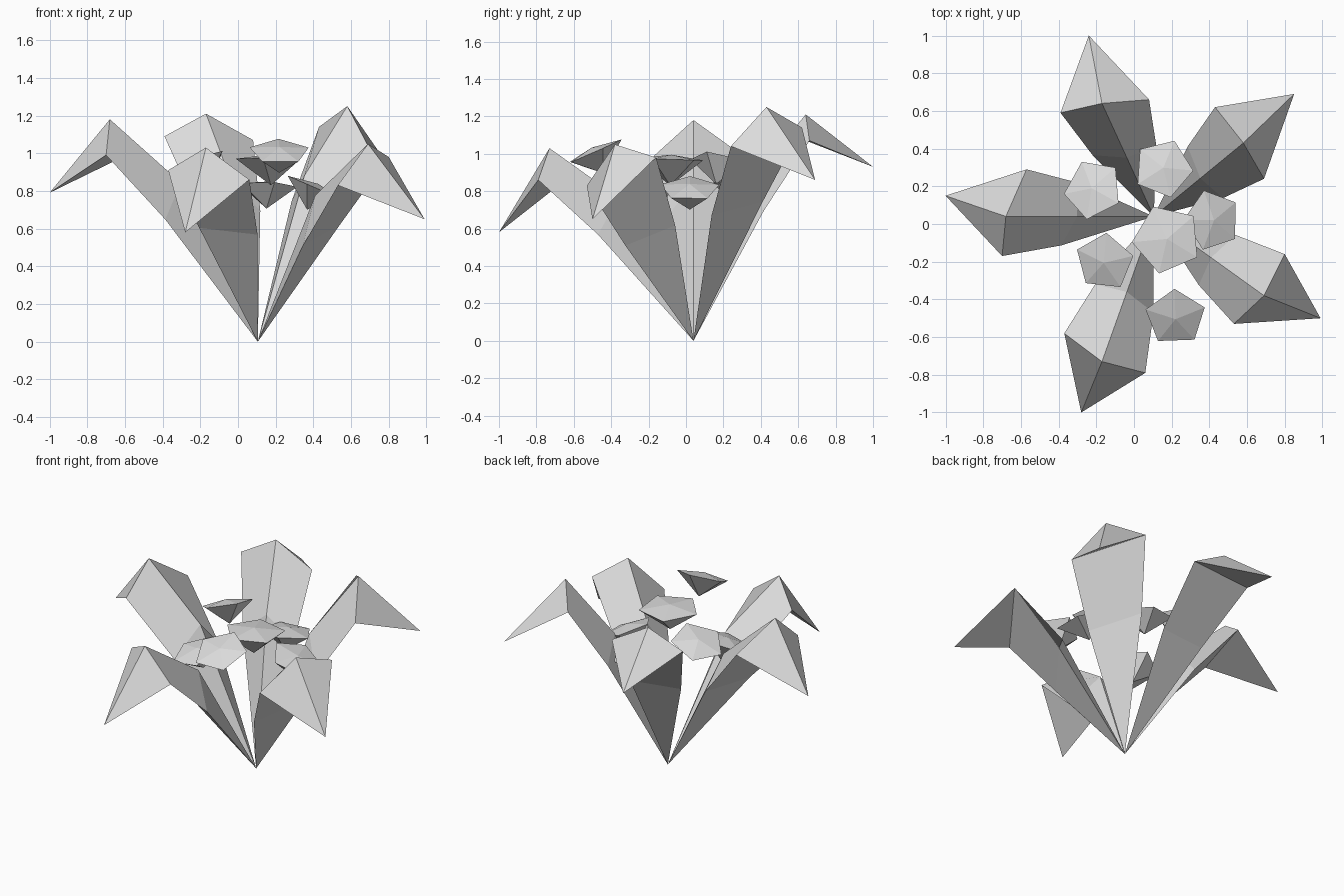
import bpy, bmesh, math
from mathutils import Vector

cube = bpy.data.objects.get("Cube")
if cube:
    bpy.data.objects.remove(cube, do_unlink=True)

GREY = (0.71, 0.71, 0.71, 1)
grey = bpy.data.materials.new("plain_grey")
grey.use_nodes = True
grey.diffuse_color = GREY
for node in grey.node_tree.nodes:
    if node.type == 'BSDF_PRINCIPLED':
        node.inputs["Base Color"].default_value = GREY


def make_object(name, points, faces):
    bm = bmesh.new()
    verts = [bm.verts.new(p) for p in points]
    for face in faces:
        bm.faces.new([verts[i] for i in face])
    bmesh.ops.recalc_face_normals(bm, faces=bm.faces)
    mesh = bpy.data.meshes.new(name)
    bm.to_mesh(mesh)
    bm.free()
    mesh.materials.append(grey)
    obj = bpy.data.objects.new(name, mesh)
    bpy.context.collection.objects.link(obj)


BASE = Vector((0.105, 0.04, 0))


def petal(name, tip, side_a, ridge, side_b, lift=0.055):
    """Roof-shaped petal: base point, bent middle section, shoulders, tip."""
    tip, a, r, b = map(Vector, (tip, side_a, ridge, side_b))
    mid_a, mid_b = BASE.lerp(a, 0.6), BASE.lerp(b, 0.6)
    widen = (mid_a - mid_b) * 0.1
    up = Vector((0, 0, lift))
    mid_a, mid_b = mid_a + widen + up, mid_b - widen + up
    mid_r = BASE.lerp(r, 0.52) + Vector((0, 0, 0.23))
    points = [BASE, mid_a, mid_r, mid_b, a, r, b, tip]
    faces = [(0, 1, 2), (0, 2, 3), (0, 3, 1)]
    for i, j in ((1, 2), (2, 3), (3, 1)):
        faces += [(i, j, j + 3, i + 3), (i + 3, j + 3, 7)]
    make_object(name, points, faces)


def bud(name, centre, radius, phase, slope):
    """Five-sided cup with a low peaked top, leaning along slope."""
    normal = Vector((slope[0], slope[1], 1)).normalized()
    turn = Vector((0, 0, 1)).rotation_difference(normal)
    c = Vector(centre)
    points = []
    for k in range(5):
        t = math.radians(phase + 72 * k)
        points.append(c + turn @ Vector((radius * math.cos(t), radius * math.sin(t), 0)))
    points += [c + normal * 0.025, c - normal * radius * 0.75]
    faces = []
    for k in range(5):
        n = (k + 1) % 5
        faces += [(k, n, 5), (n, k, 6)]
    make_object(name, points, faces)


# Five drooping petals
petal("front_petal", (-0.28, -1.0, 0.58), (-0.37, -0.58, 0.91),
      (-0.17, -0.73, 1.03), (0.06, -0.79, 0.86))
petal("front_left_petal", (0.99, -0.50, 0.65), (0.53, -0.53, 0.83),
      (0.69, -0.38, 1.05), (0.80, -0.16, 0.98), lift=0.02)
petal("back_left_petal", (0.85, 0.69, 0.86), (0.69, 0.24, 1.04),
      (0.58, 0.43, 1.25), (0.43, 0.62, 1.14))
petal("back_petal", (-0.24, 1.0, 0.93), (0.08, 0.66, 1.07),
      (-0.17, 0.64, 1.21), (-0.39, 0.59, 1.09))
petal("right_petal", (-1.0, 0.15, 0.79), (-0.57, 0.29, 1.0),
      (-0.68, 0.04, 1.18), (-0.70, -0.17, 0.99))

# Floating buds in the middle
bud("centre_bud", (0.175, -0.08, 0.97), 0.187, 113, (0.0, 0.03))
bud("front_bud", (0.22, -0.495, 1.01), 0.165, 92, (0.02, -0.44))
bud("left_bud", (0.415, 0.02, 0.815), 0.165, 107, (0.43, 0.0))
bud("back_bud", (0.155, 0.295, 0.825), 0.16, 68, (0.03, 0.15))
bud("right_back_bud", (-0.216, 0.185, 0.95), 0.165, 115, (-0.35, 0.2))
bud("right_front_bud", (-0.156, -0.2, 0.795), 0.16, 85, (-0.2, -0.28))
